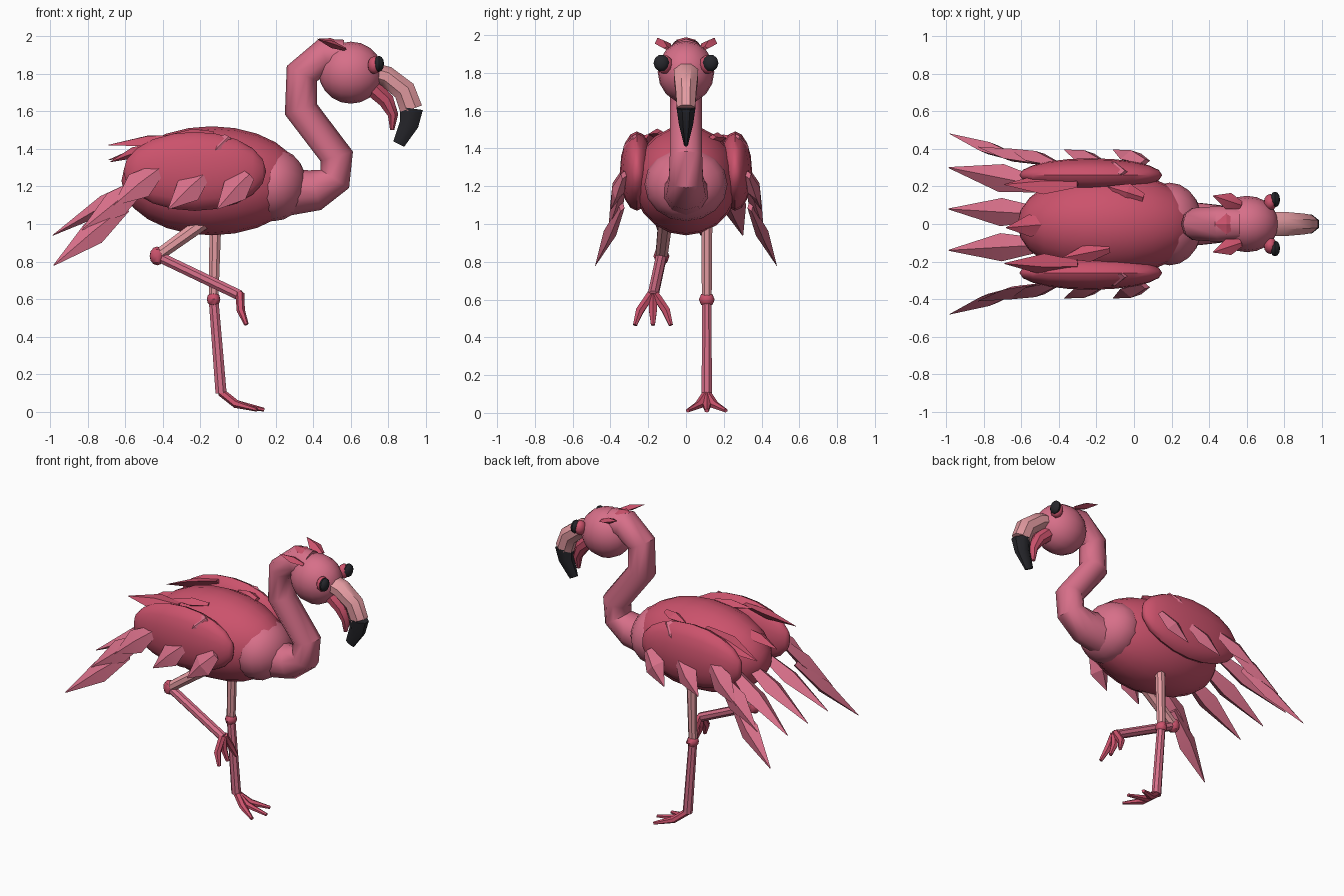
import bpy, bmesh, math
from mathutils import Vector, Matrix

if "Cube" in bpy.data.objects:
    bpy.data.objects.remove(bpy.data.objects["Cube"])


def material(name, rgb):
    m = bpy.data.materials.new(name)
    m.diffuse_color = (*rgb, 1)
    m.use_nodes = True
    m.node_tree.nodes["Principled BSDF"].inputs["Base Color"].default_value = m.diffuse_color
    return m


ROSE = material("rose", (0.60, 0.085, 0.15))
PINK = material("pink", (0.68, 0.16, 0.25))
PALE = material("pale_pink", (0.78, 0.33, 0.36))
BLACK = material("black", (0.02, 0.02, 0.025))


def finish(bm, name, mat, angle=40):
    bmesh.ops.recalc_face_normals(bm, faces=bm.faces)
    me = bpy.data.meshes.new(name)
    bm.to_mesh(me)
    bm.free()
    me.materials.append(mat)
    me.shade_smooth()
    me.set_sharp_from_angle(angle=math.radians(angle))
    ob = bpy.data.objects.new(name, me)
    bpy.context.collection.objects.link(ob)
    return ob


def ellipsoid(name, loc, radii, mat, seg=16, rings=10):
    # poles lie along x
    bm = bmesh.new()
    bmesh.ops.create_uvsphere(bm, u_segments=seg, v_segments=rings, radius=1)
    m = (Matrix.Translation(loc) @ Matrix.Diagonal((*radii, 1))
         @ Matrix.Rotation(math.pi / 2, 4, 'Y'))
    bmesh.ops.transform(bm, matrix=m, verts=bm.verts)
    return finish(bm, name, mat)


def loft(bm, rings):
    rows = [[bm.verts.new(p) for p in r] for r in rings]
    n = len(rows[0])
    for a, b in zip(rows, rows[1:]):
        for i in range(n):
            j = (i + 1) % n
            bm.faces.new((a[i], a[j], b[j], b[i]))
    bm.faces.new(rows[0][::-1])
    bm.faces.new(rows[-1])


def tube(name, pts, mat, n=8):
    # pts: (x, y, z, half width, half height)
    c = [Vector(p[:3]) for p in pts]
    rings = []
    for i, p in enumerate(pts):
        t = Vector()
        if i > 0:
            t += (c[i] - c[i - 1]).normalized()
        if i < len(c) - 1:
            t += (c[i + 1] - c[i]).normalized()
        t.normalize()
        u = Vector((0, 1, 0))
        u = (u - t * u.dot(t)).normalized()
        v = t.cross(u)
        rings.append([c[i] + u * p[3] * math.cos(a) + v * p[4] * math.sin(a)
                      for a in (math.tau * (k + 0.5) / n for k in range(n))])
    bm = bmesh.new()
    loft(bm, rings)
    return finish(bm, name, mat)


def feather(name, base, tip, width, thick, mat, out=(0, 0, 1)):
    # diamond section blade, wide below the middle and pointed at the tip
    base, tip = Vector(base), Vector(tip)
    d = tip - base
    side = d.cross(Vector(out)).normalized()
    nrm = side.cross(d).normalized()
    rings = []
    for f, s in ((0, 0.45), (0.45, 1), (1, 0.04)):
        p = base + d * f
        rings.append([p + side * width * s, p + nrm * thick * s,
                      p - side * width * s, p - nrm * thick * s])
    bm = bmesh.new()
    loft(bm, rings)
    return finish(bm, name, mat, 20)


# Body and neck
ellipsoid("body", (-0.14, 0, 1.23), (0.48, 0.28, 0.29), ROSE, 20, 12)
ellipsoid("chest", (0.19, 0, 1.21), (0.175, 0.22, 0.195), PINK)
tube("neck", [(0.24, 0, 1.17, .13, .13), (0.41, 0, 1.18, .11, .11),
              (0.515, 0, 1.24, .095, .09), (0.525, 0, 1.36, .09, .09),
              (0.335, 0, 1.61, .09, .09), (0.34, 0, 1.80, .09, .09),
              (0.46, 0, 1.895, .10, .095), (0.56, 0, 1.89, .09, .09)], PINK, 10)

# Head and beak
ellipsoid("head", (0.60, 0, 1.805), (0.17, 0.15, 0.165), PINK)
tube("upper_beak", [(0.70, 0, 1.81, .07, .055), (0.79, 0, 1.785, .07, .06),
                    (0.885, 0, 1.71, .06, .065), (0.922, 0, 1.61, .052, .065)], PALE)
tube("beak_tip", [(0.922, 0, 1.615, .054, .067), (0.91, 0, 1.53, .04, .055),
                  (0.855, 0, 1.425, .012, .035)], BLACK)
tube("lower_beak", [(0.72, 0, 1.72, .06, .05), (0.79, 0, 1.655, .05, .045),
                    (0.825, 0, 1.58, .035, .03), (0.82, 0, 1.50, .012, .012)], ROSE)

# Wing feathers: base, tip, half width
WING = [((.06, .33, 1.26), (-.11, .395, 1.08), .075),
        ((-.18, .33, 1.26), (-.37, .395, 1.08), .075),
        ((-.42, .32, 1.29), (-.66, .40, 1.10), .08),
        ((-.05, .27, 1.46), (-.17, .33, 1.33), .06),
        ((-.50, .33, 1.22), (-.83, .41, 0.97), .075),
        ((-.60, .34, 1.09), (-.98, .48, 0.78), .07)]

for s, side in ((-1, "right"), (1, "left")):
    ellipsoid(side + "_wing", (-0.23, s * 0.26, 1.28), (0.38, 0.09, 0.21), ROSE)
    for i, (b, t, w) in enumerate(WING):
        feather(f"{side}_wing_feather_{i}", (b[0], s * b[1], b[2]),
                (t[0], s * t[1], t[2]), w, .035, PINK, (0, s, 0.3))
    # Eyes
    ellipsoid(side + "_eye_ring", (0.725, s * 0.115, 1.845), (0.035, 0.045, 0.05), ROSE, 10, 6)
    ellipsoid(side + "_eye", (0.75, s * 0.13, 1.852), (0.027, 0.042, 0.045), BLACK, 10, 6)
    # Side crest and upper back feathers
    feather(side + "_crest", (0.57, s * 0.10, 1.93), (0.42, s * 0.15, 1.985), .045, .02, ROSE)
    feather(side + "_back_feather", (-0.30, s * 0.22, 1.46),
            (-0.69, s * 0.21, 1.38 - s * 0.04), .065, .03, ROSE, (0, s * 0.5, 1))
feather("middle_crest", (0.54, 0, 1.965), (0.43, 0, 1.985), .055, .015, ROSE)

# Loose back feathers and tail
feather("back_feather_a", (0.05, 0.14, 1.46), (-0.14, 0.20, 1.45), .05, .03, ROSE)
feather("back_feather_b", (-0.13, -0.13, 1.48), (-0.38, -0.18, 1.47), .05, .03, ROSE)
feather("rump_feather", (-0.45, 0.0, 1.42), (-0.68, -0.02, 1.33), .06, .03, ROSE)
for i, (y0, y1) in enumerate(((0.20, 0.30), (0.05, 0.08), (-0.11, -0.14))):
    feather(f"tail_feather_{i}", (-0.48, y0, 1.24), (-0.985, y1, 0.94), .075, .05, PINK)

# Standing leg
tube("standing_thigh", [(-.12, .11, 1.02, .032, .034), (-.13, .11, .60, .028, .028)], PALE)
ellipsoid("standing_knee", (-.13, .11, .60), (.036, .042, .04), ROSE, 8, 6)
tube("standing_shank", [(-.13, .11, .60, .026, .028), (-.09, .11, .10, .03, .032)], PINK)

# Raised leg
tube("raised_thigh", [(-.18, -.11, 1.01, .04, .04), (-.43, -.13, .83, .034, .034)], PALE)
ellipsoid("raised_knee", (-.43, -.13, .83), (.04, .042, .05), ROSE, 8, 6)
tube("raised_shank", [(-.43, -.13, .83, .03, .03), (.01, -.175, .62, .03, .03)], PINK)

# Toes
for i, k in enumerate((-1, 0, 1)):
    reach = 0.14 - 0.04 * abs(k)
    tube(f"standing_toe_{i}", [(-.09, .11, .105, .022, .022),
                               (-.01, .11 + k * .04, .042, .024, .022),
                               (reach, .11 + k * .10, .012, .012, .010)], ROSE, 6)
    tube(f"raised_toe_{i}", [(.01, -.175 + k * .01, .63, .024, .024),
                             (.015, -.175 + k * .07, .54, .024, .022),
                             (.045, -.175 + k * .095, .465, .012, .012)], ROSE, 6)
